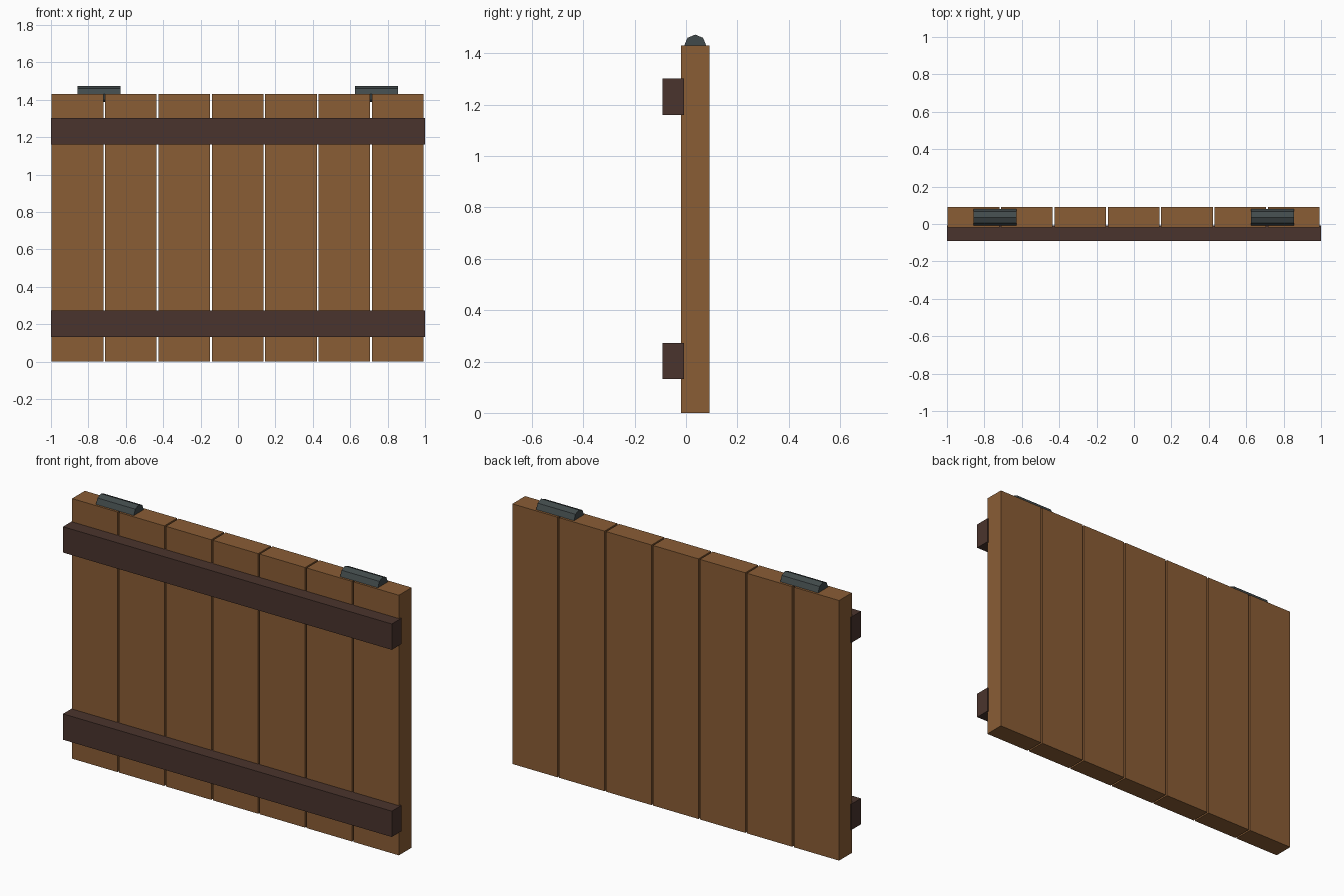
import bpy
import math

if "Cube" in bpy.data.objects:
    bpy.data.objects.remove(bpy.data.objects["Cube"])


def material(name, rgb):
    """Flat colour from 0-255 sRGB values."""
    m = bpy.data.materials.new(name)
    lin = [((c / 255 + 0.055) / 1.055) ** 2.4 for c in rgb]
    m.diffuse_color = (*lin, 1)
    m.use_nodes = True
    m.node_tree.nodes["Principled BSDF"].inputs["Base Color"].default_value = m.diffuse_color
    return m


wood = material("warm_brown_wood", (138, 93, 53))
dark_wood = material("dark_brown_wood", (74, 52, 45))
iron = material("dark_grey_iron", (65, 74, 75))


def box(name, lo, hi, mat):
    bpy.ops.mesh.primitive_cube_add(size=1, location=[(a + b) / 2 for a, b in zip(lo, hi)])
    ob = bpy.context.object
    ob.name = name
    ob.scale = [b - a for a, b in zip(lo, hi)]
    bpy.ops.object.transform_apply(location=False, rotation=False, scale=True)
    ob.data.materials.append(mat)


# Seven upright planks with narrow gaps
for i in range(7):
    x = (i - 3) * 0.2853 - 0.002
    box(f"plank_{i + 1}", (x - 0.138, -0.019, 0), (x + 0.138, 0.092, 1.43), wood)

# Two cross rails on the front, sunk slightly into the planks
for name, z in (("lower_rail", 0.131), ("upper_rail", 1.16)):
    box(name, (-1, -0.092, z), (1, -0.008, z + 0.142), dark_wood)

# Eight-sided hinge barrels half sunk into the top edge
for name, x in (("left_hinge", -0.744), ("right_hinge", 0.741)):
    bpy.ops.mesh.primitive_cylinder_add(vertices=8, radius=0.043, depth=0.23,
                                        location=(x, 0.036, 1.43),
                                        rotation=(0, math.pi / 2, 0))
    ob = bpy.context.object
    ob.name = name
    ob.data.materials.append(iron)
